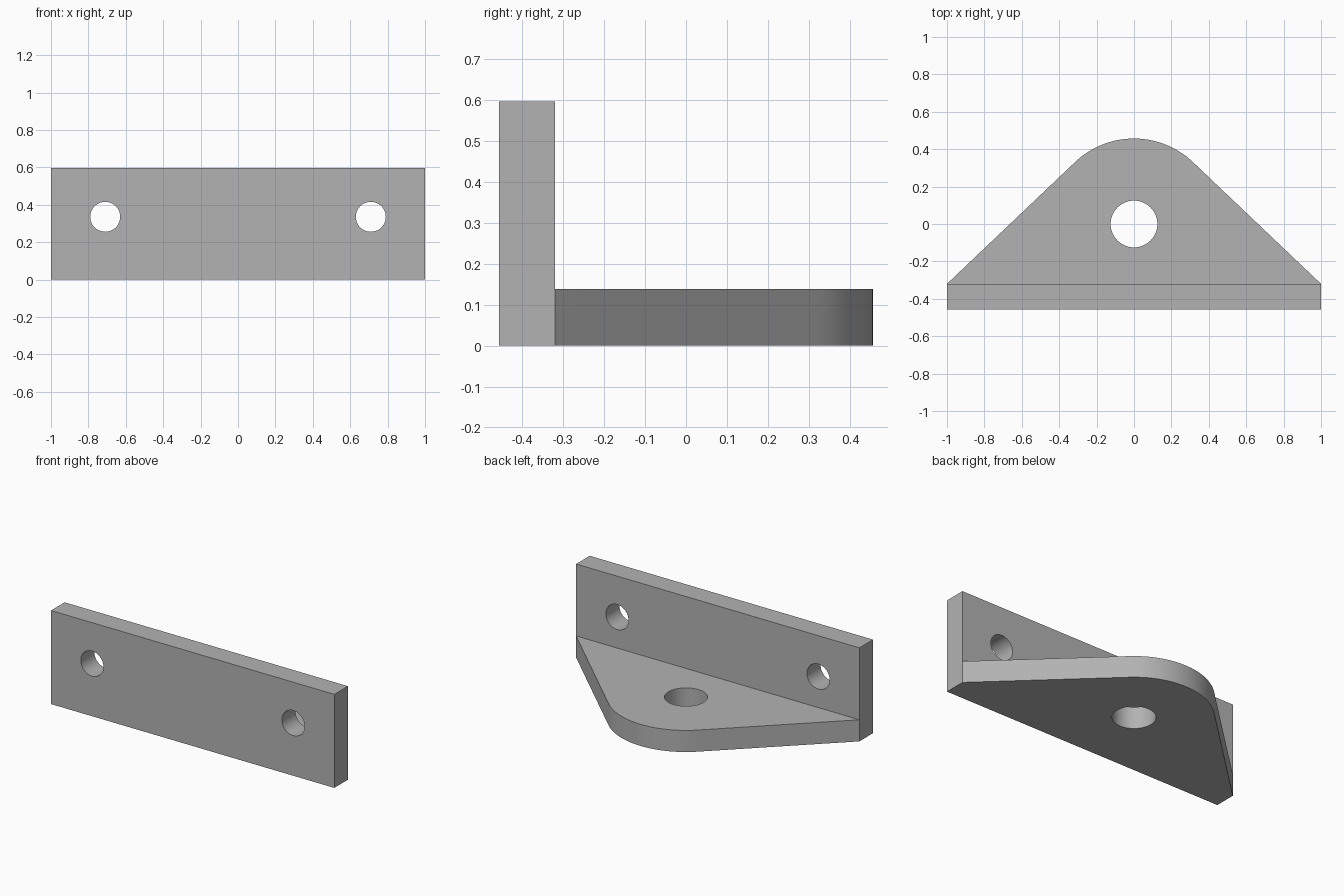
import bpy, bmesh
from math import radians, sin, cos, acos, atan2, hypot
from mathutils import Matrix

cube = bpy.data.objects.get("Cube")
if cube:
    bpy.data.objects.remove(cube)

DEPTH = 0.457          # half depth, also the radius of the rounded nose
WALL_Y = -0.32         # back face of the upright wall
WALL_H = 0.597
FLANGE_H = 0.138

metal = bpy.data.materials.new("grey_metal")
metal.use_nodes = True
GREY = (0.45, 0.45, 0.45, 1)
metal.diffuse_color = GREY
metal.node_tree.nodes["Principled BSDF"].inputs["Base Color"].default_value = GREY


def add_object(name, bm):
    bmesh.ops.recalc_face_normals(bm, faces=bm.faces)
    mesh = bpy.data.meshes.new(name)
    bm.to_mesh(mesh)
    bm.free()
    mesh.materials.append(metal)
    obj = bpy.data.objects.new(name, mesh)
    bpy.context.collection.objects.link(obj)
    return obj


def prism(name, outline, height):
    bm = bmesh.new()
    face = bm.faces.new([bm.verts.new((x, y, 0)) for x, y in outline])
    top = bmesh.ops.extrude_face_region(bm, geom=[face])["geom"]
    verts = [v for v in top if isinstance(v, bmesh.types.BMVert)]
    bmesh.ops.translate(bm, verts=verts, vec=(0, 0, height))
    return add_object(name, bm)


def drill(name, radius, location, tilt=0):
    bm = bmesh.new()
    matrix = Matrix.Translation(location) @ Matrix.Rotation(tilt, 4, "X")
    bmesh.ops.create_cone(bm, cap_ends=True, segments=64, radius1=radius,
                          radius2=radius, depth=0.5, matrix=matrix)
    return add_object(name, bm)


def combine(target, tool, operation):
    mod = target.modifiers.new(operation.lower(), "BOOLEAN")
    mod.operation, mod.object, mod.solver = operation, tool, "EXACT"
    bpy.context.view_layer.objects.active = target
    bpy.ops.object.modifier_apply(modifier=mod.name)
    bpy.data.objects.remove(tool)


# Flange: straight sides running tangent into a round nose
tangent = atan2(WALL_Y, 1) + acos(DEPTH / hypot(1, WALL_Y))
STEPS = 32
sweep = [tangent + (radians(180) - 2 * tangent) * i / STEPS for i in range(STEPS + 1)]
nose = [(DEPTH * cos(a), DEPTH * sin(a)) for a in sweep]
front = [(-1, -DEPTH), (1, -DEPTH)]
bracket = prism("bracket", front + [(1, WALL_Y)] + nose + [(-1, WALL_Y)], FLANGE_H)

# Upright wall, fused with the flange into one solid
wall = prism("wall", front + [(1, WALL_Y), (-1, WALL_Y)], WALL_H)
combine(bracket, wall, "UNION")
bm = bmesh.new()
bm.from_mesh(bracket.data)
bmesh.ops.dissolve_limit(bm, angle_limit=radians(0.2), verts=bm.verts, edges=bm.edges)
bm.to_mesh(bracket.data)
bm.free()

# Central pivot hole and two mounting holes
combine(bracket, drill("pivot_hole", 0.125, (0, 0, FLANGE_H / 2)), "DIFFERENCE")
for x in (-0.71, 0.71):
    hole = drill("mounting_hole", 0.08, (x, -0.39, 0.336), radians(90))
    combine(bracket, hole, "DIFFERENCE")

# Smooth the curved walls, keep the edges crisp
bpy.ops.object.select_all(action="DESELECT")
bracket.select_set(True)
bpy.context.view_layer.objects.active = bracket
bpy.ops.object.shade_smooth_by_angle(angle=radians(20))
